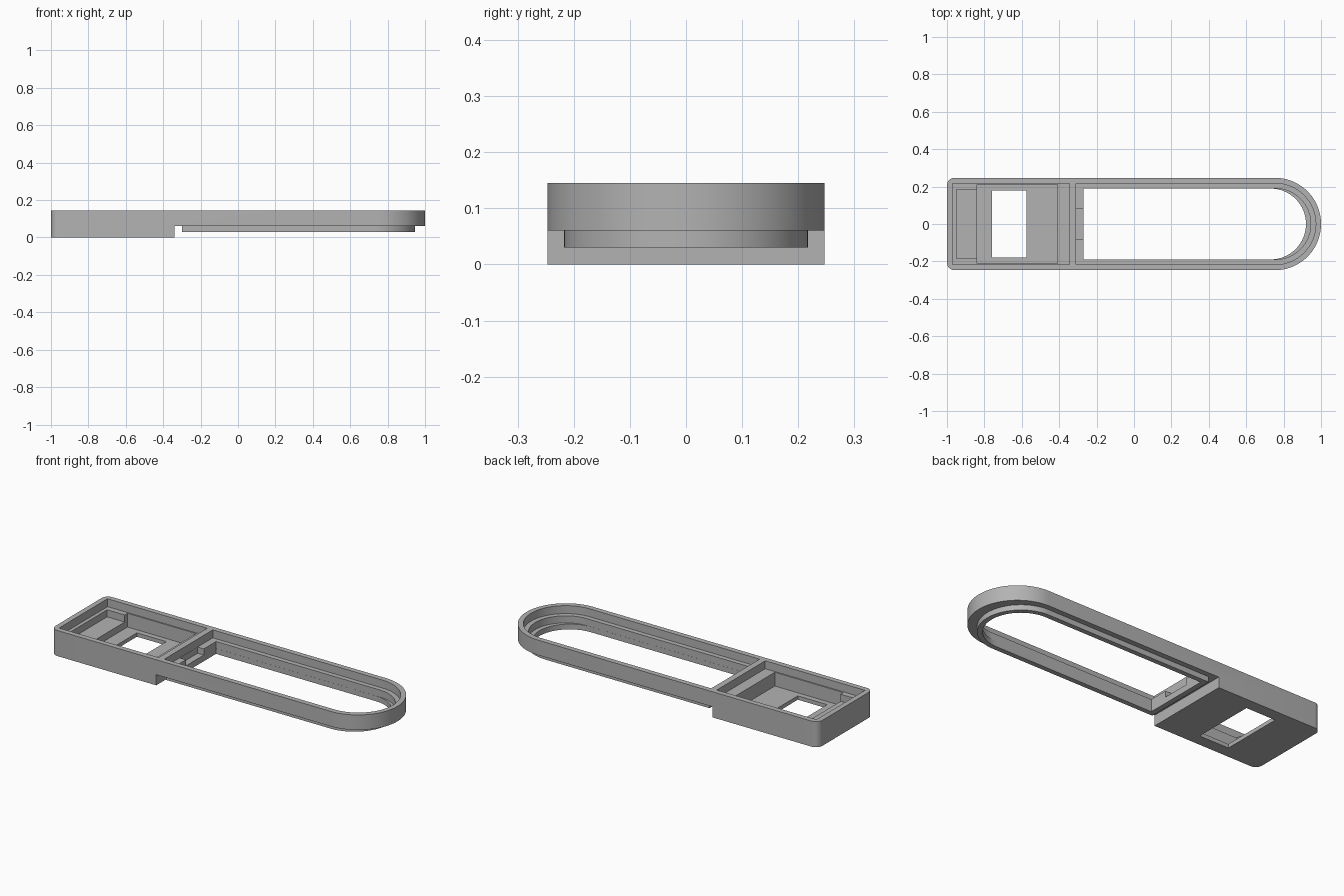
import bpy, bmesh, math

if "Cube" in bpy.data.objects:
    bpy.data.objects.remove(bpy.data.objects["Cube"], do_unlink=True)

grey = bpy.data.materials.new("plain grey")
grey.use_nodes = True
grey.diffuse_color = (0.45, 0.45, 0.45, 1)
grey.node_tree.nodes["Principled BSDF"].inputs["Base Color"].default_value = grey.diffuse_color


def arc(cx, cy, r, start, end, steps):
    return [(cx + r * math.cos(math.radians(start + (end - start) * i / steps)),
             cy + r * math.sin(math.radians(start + (end - start) * i / steps)))
            for i in range(steps + 1)]


def rect(x0, x1, half):
    return [(x0, -half), (x1, -half), (x1, half), (x0, half)]


def tongue(x0, cx, half, corner=0):
    """Strip with a half-round right end and optional rounded left corners."""
    pts = arc(cx, 0, half, -90, 90, 48)
    if corner:
        pts += arc(x0 + corner, half - corner, corner, 90, 180, 8)
        pts += arc(x0 + corner, corner - half, corner, 180, 270, 8)
    else:
        pts += [(x0, half), (x0, -half)]
    return pts


def prism(name, pts, z0, z1):
    bm = bmesh.new()
    base = bm.faces.new([bm.verts.new((x, y, z0)) for x, y in pts])
    top = bmesh.ops.extrude_face_region(bm, geom=[base])["geom"]
    bmesh.ops.translate(bm, vec=(0, 0, z1 - z0),
                        verts=[v for v in top if isinstance(v, bmesh.types.BMVert)])
    bmesh.ops.recalc_face_normals(bm, faces=bm.faces)
    mesh = bpy.data.meshes.new(name)
    bm.to_mesh(mesh)
    bm.free()
    mesh.materials.append(grey)
    obj = bpy.data.objects.new(name, mesh)
    bpy.context.collection.objects.link(obj)
    return obj


def cut(target, cutter):
    mod = target.modifiers.new("cut", "BOOLEAN")
    mod.operation = "DIFFERENCE"
    mod.solver = "EXACT"
    mod.object = cutter
    bpy.context.view_layer.objects.active = target
    bpy.ops.object.modifier_apply(modifier=mod.name)
    bpy.data.objects.remove(cutter, do_unlink=True)


TOP, LEDGE, STEP, LIP = 0.145, 0.1, 0.06, 0.03
OVER = 0.3

# Outer body
frame = prism("housing_frame", tongue(-1, 0.753, 0.247, 0.04), 0, TOP)

# Underside of the arm, leaving a narrower lip hanging below it
under = prism("under_cutter", rect(-0.34, 1.2, 0.4), -OVER, STEP)
cut(under, prism("lip_shape", tongue(-0.3, 0.73, 0.217), LIP, OVER))
cut(frame, under)

# Arm: lid recess, upper opening, lower opening, notch in the end bar
cut(frame, prism("arm_recess", tongue(-0.31, 0.755, 0.217), LEDGE, OVER))
cut(frame, prism("upper_opening", tongue(-0.27, 0.755, 0.19), STEP, OVER))
cut(frame, prism("lower_opening", tongue(-0.2705, 0.73, 0.1895), -OVER, OVER))
cut(frame, prism("bar_notch", rect(-0.309, -0.2, 0.08), STEP + 0.005, OVER))

# Block: lid recess, deep pocket, shallow pocket, window through the floor
cut(frame, prism("block_recess", rect(-0.97, -0.345, 0.217), LEDGE, OVER))
cut(frame, prism("deep_pocket", rect(-0.84, -0.41, 0.21), 0.022, OVER))
cut(frame, prism("shallow_pocket", rect(-0.95, -0.8, 0.185), STEP, OVER))
cut(frame, prism("floor_window", rect(-0.76, -0.575, 0.18), -OVER, OVER))

# Smooth rounded walls, crisp edges
bpy.ops.object.select_all(action="DESELECT")
frame.select_set(True)
bpy.context.view_layer.objects.active = frame
bpy.ops.object.shade_smooth_by_angle(angle=math.radians(30))
